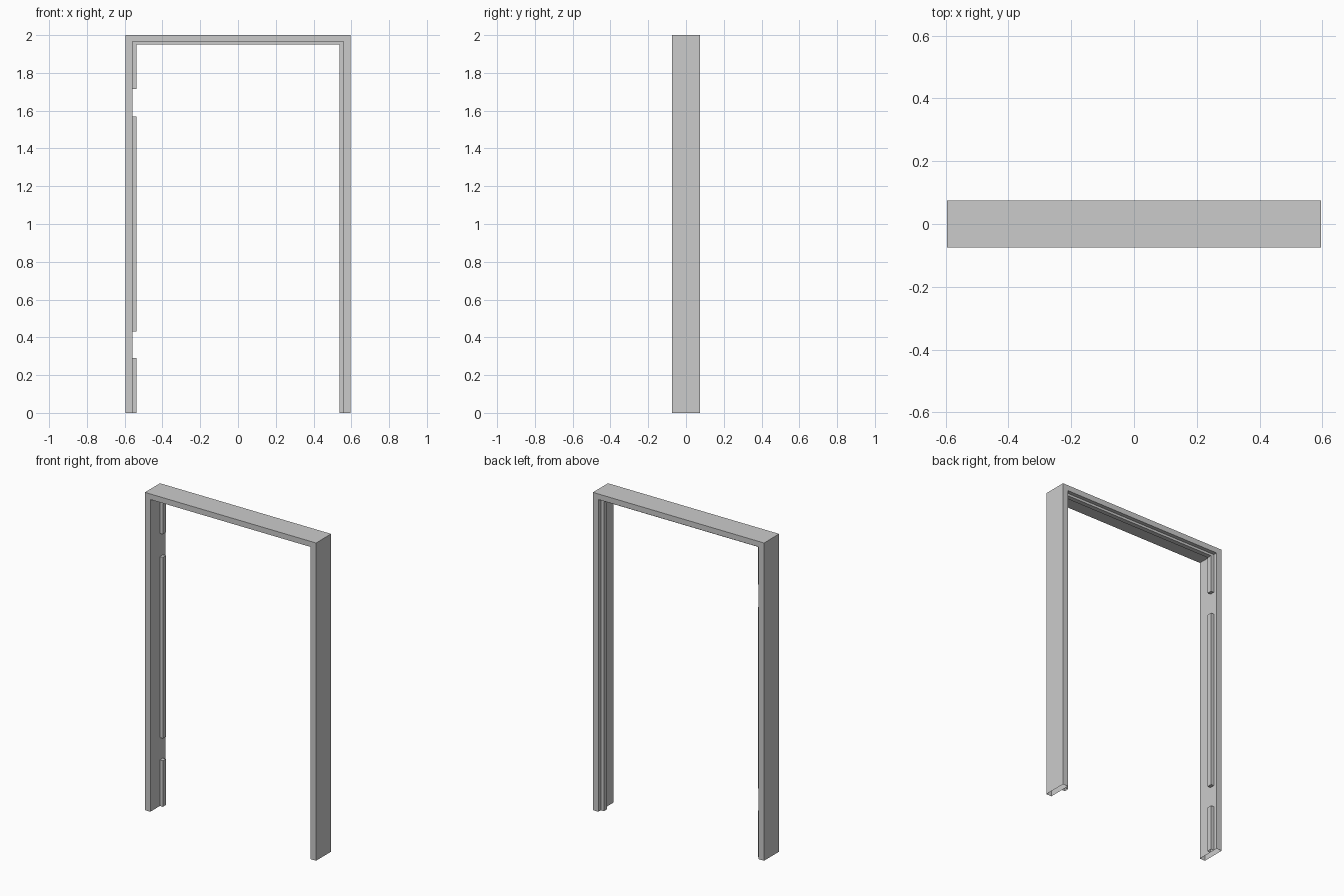
import bpy, bmesh

if "Cube" in bpy.data.objects:
    bpy.data.objects.remove(bpy.data.objects["Cube"])

W, H, D = 0.596, 2.0, 0.075      # half width, height, half depth
JAMB, HEAD = 0.038, 0.035        # wall thickness of sides and head
STOP = 0.021                     # how far the side stops stick out
Y0, Y1 = 0.02, 0.05              # depth range of the door stop
XI, ZI = W - JAMB, H - HEAD      # opening edge
ZS = ZI - 0.015                  # underside of the head stop


def extrude(name, outline, y0, y1, open_base=False):
    """Extrude an x-z outline along y; optionally leave the floor ends open."""
    bm = bmesh.new()
    face = bm.faces.new([bm.verts.new((x, y0, z)) for x, z in outline])
    new = bmesh.ops.extrude_face_region(bm, geom=[face])["geom"]
    verts = [g for g in new if isinstance(g, bmesh.types.BMVert)]
    bmesh.ops.translate(bm, verts=verts, vec=(0, y1 - y0, 0))
    bmesh.ops.recalc_face_normals(bm, faces=bm.faces)
    if open_base:
        base = [f for f in bm.faces if all(v.co.z < 1e-5 for v in f.verts)]
        bmesh.ops.delete(bm, geom=base, context='FACES_ONLY')
    mesh = bpy.data.meshes.new(name)
    bm.to_mesh(mesh)
    bm.free()
    obj = bpy.data.objects.new(name, mesh)
    bpy.context.collection.objects.link(obj)
    return obj


# Hollow frame: two jambs and a head, open where they meet the floor
extrude("door_frame", [(-W, 0), (-W, H), (W, H), (W, 0),
                       (XI, 0), (XI, ZI), (-XI, ZI), (-XI, 0)], -D, D, True)

# Door stop along the head and down the latch side
XS = XI - STOP
extrude("head_and_latch_stop", [(-XI, ZI), (XI, ZI), (XI, 0), (XS, 0),
                                (XS, ZS), (-XI, ZS)], Y0, Y1, True)

# Hinge-side stop, broken by two hinge gaps
for i, (z0, z1) in enumerate([(0, 0.29), (0.43, 1.57), (1.715, ZS)]):
    extrude(f"hinge_stop_{i + 1}", [(-XI, z0), (-XI, z1), (-XS, z1), (-XS, z0)],
            Y0, Y1, z0 == 0)
